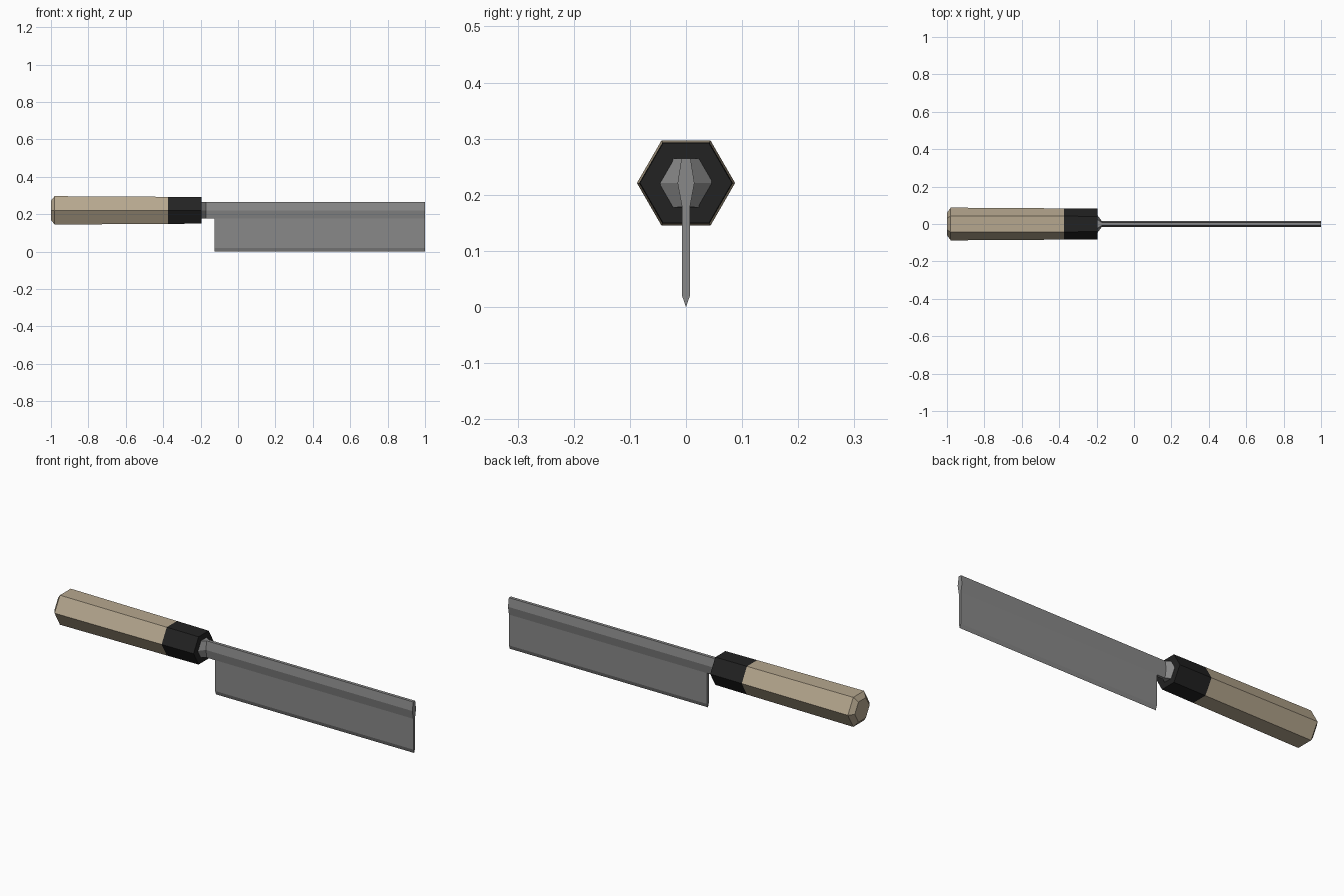
import bpy, bmesh, math

if "Cube" in bpy.data.objects:
    bpy.data.objects.remove(bpy.data.objects["Cube"])

ZC = 0.221  # height of the handle axis


def material(name, rgb):
    m = bpy.data.materials.new(name)
    m.diffuse_color = (*rgb, 1)
    m.use_nodes = True
    m.node_tree.nodes["Principled BSDF"].inputs["Base Color"].default_value = m.diffuse_color
    return m


def hexagon(r):
    """Hexagon with flat top and bottom, as (y, z) points."""
    return [(r * math.cos(i * math.pi / 3), ZC + r * math.sin(i * math.pi / 3))
            for i in range(6)]


def mirrored(half):
    """Close a half outline (y > 0, listed upward) across y = 0."""
    return half + [(-y, z) for y, z in reversed(half) if y > 0]


def loft(name, sections, mat):
    """Skin a list of (x, outline) sections and cap both ends."""
    bm = bmesh.new()
    rings = [[bm.verts.new((x, y, z)) for y, z in pts] for x, pts in sections]
    for a, b in zip(rings, rings[1:]):
        n = len(a)
        for i in range(n):
            j = (i + 1) % n
            bm.faces.new((a[i], a[j], b[j], b[i]))
    bm.faces.new(rings[0])
    bm.faces.new(rings[-1])
    bmesh.ops.recalc_face_normals(bm, faces=bm.faces)
    me = bpy.data.meshes.new(name)
    bm.to_mesh(me)
    bm.free()
    me.materials.append(mat)
    ob = bpy.data.objects.new(name, me)
    bpy.context.collection.objects.link(ob)
    return ob


wood = material("pale wood", (0.47, 0.39, 0.275))
black = material("black collar", (0.016, 0.016, 0.016))
steel = material("grey steel", (0.25, 0.25, 0.25))

# Wooden grip with chamfered butt
loft("handle_grip", [(-1.0, hexagon(0.06)), (-0.98, hexagon(0.0875)),
                     (-0.375, hexagon(0.0835))], wood)

# Black collar
loft("handle_collar", [(-0.375, hexagon(0.0835)), (-0.195, hexagon(0.082))], black)

# Neck: hexagonal socket narrowing to the thickness of the spine
spine = [(0.015, ZC), (0.008, 0.265), (-0.008, 0.265),
         (-0.015, ZC), (-0.007, 0.178), (0.007, 0.178)]
loft("neck", [(-0.198, hexagon(0.05)), (-0.172, spine), (-0.125, spine)], steel)

# Blade: thick ridged spine, flat sides, sharpened edge
blade = mirrored([(0, 0), (0.007, 0.02), (0.007, 0.178), (0.015, ZC), (0.008, 0.265)])
loft("blade", [(-0.125, blade), (1.0, blade)], steel)
